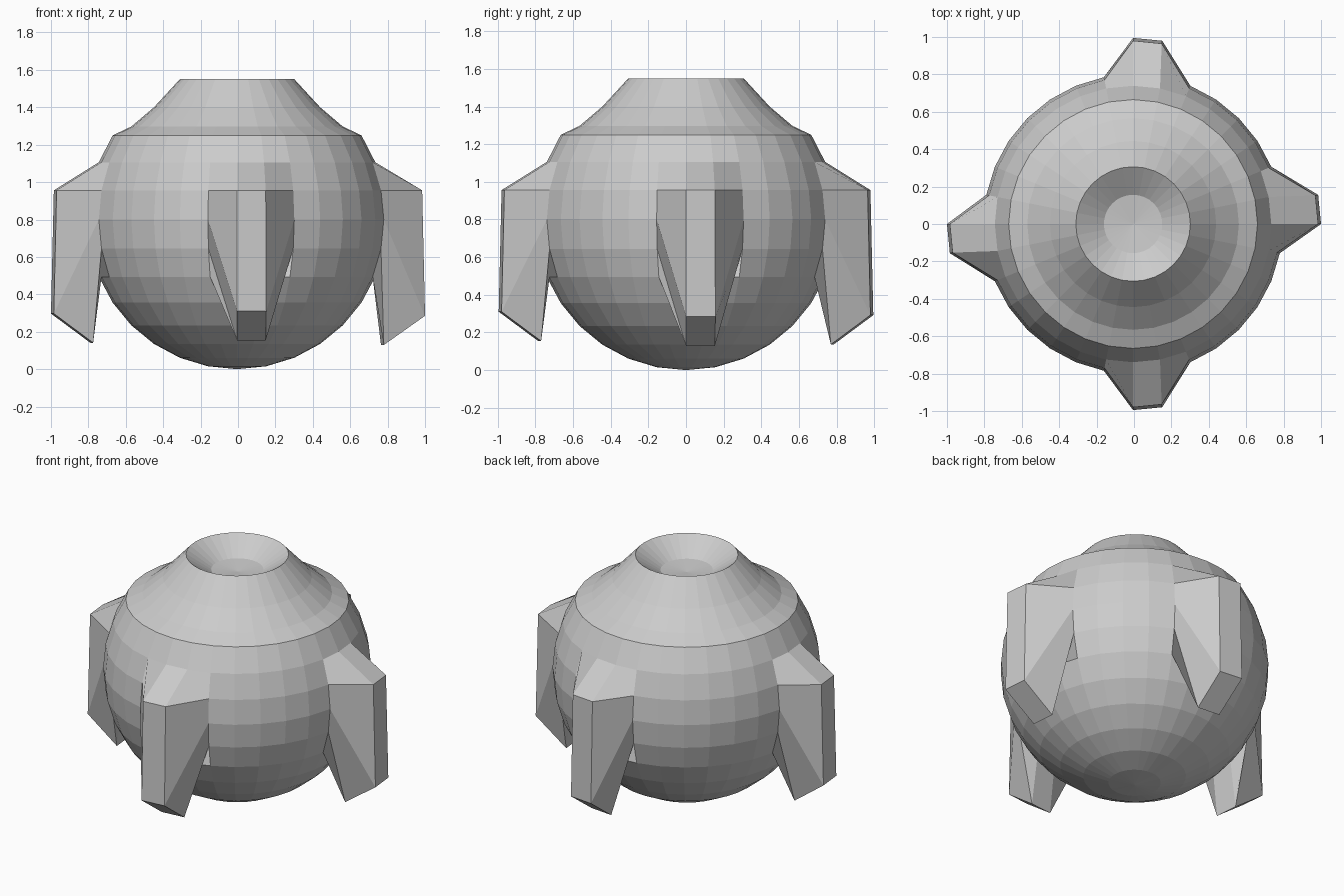
import bpy, bmesh
from math import radians, sin, cos
from mathutils import Vector

if "Cube" in bpy.data.objects:
    bpy.data.objects.remove(bpy.data.objects["Cube"])

R = 0.8
STEP = 11.25  # 32 segments x 16 rings

bm = bmesh.new()
bmesh.ops.create_uvsphere(bm, u_segments=32, v_segments=16, radius=R)


def vert(col, ring):
    """Sphere vertex at a column (from +x, counter-clockwise) and a ring (0 = equator)."""
    a, e = radians(col * STEP), radians(ring * STEP)
    p = Vector((cos(a) * cos(e), sin(a) * cos(e), sin(e))) * R
    return min(bm.verts, key=lambda v: (v.co - p).length_squared)


# Look up the fin vertices before anything moves: columns, direction, reach, drop
fins = [((0, 1), (1, 0), 0.205, 0.515),
        ((16, 17), (-1, 0), 0.195, 0.503),
        ((8, 7), (0, 1), 0.195, 0.508),
        ((24, 25), (0, -1), 0.195, 0.49)]
fin_verts = [[(ring, vert(c, ring)) for c in cols for ring in (1, 0, -1)]
             for cols, *_ in fins]

# Collar and sunken mouth: new heights for the upper rings
heights = {3: 1.25, 4: 1.297, 5: 1.40, 6: 1.55, 7: 1.45}
collar = [(vert(c, ring), z) for ring, z in heights.items() for c in range(32)]
collar.append((vert(0, 8), 1.435))
for v, z in collar:
    v.co.z = z - R

# Four fins: pull the upper two rings outward, the lower two rings down
for (cols, d, reach, drop), verts in zip(fins, fin_verts):
    for ring, v in verts:
        if ring >= 0:
            v.co += Vector((d[0], d[1], 0)) * reach
        if ring <= 0:
            v.co.z -= drop

bmesh.ops.translate(bm, verts=bm.verts, vec=(-0.005, 0, R))
mesh = bpy.data.meshes.new("finned_pot")
bm.to_mesh(mesh)
bm.free()
pot = bpy.data.objects.new("finned_pot", mesh)
bpy.context.collection.objects.link(pot)
